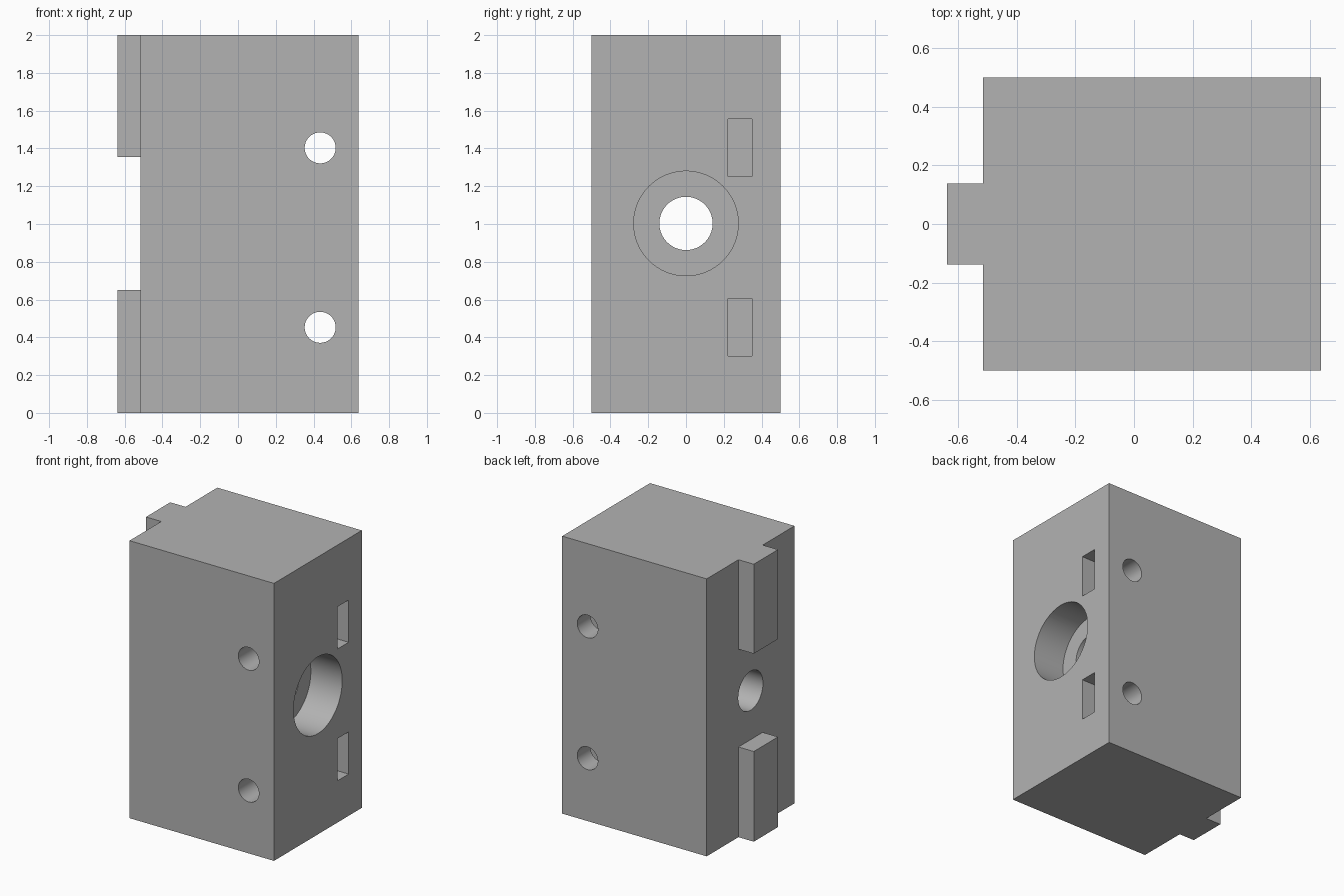
import bpy, math

default = bpy.data.objects.get("Cube")
if default:
    bpy.data.objects.remove(default, do_unlink=True)

grey = bpy.data.materials.new("plain grey")
grey.use_nodes = True
grey.diffuse_color = (0.45, 0.45, 0.45, 1)
grey.node_tree.nodes["Principled BSDF"].inputs["Base Color"].default_value = grey.diffuse_color


def box(name, x, y, z):
    """Box spanning the given (low, high) pairs."""
    bpy.ops.mesh.primitive_cube_add(size=1, location=[sum(p) / 2 for p in (x, y, z)])
    ob = bpy.context.object
    ob.name = name
    ob.scale = [p[1] - p[0] for p in (x, y, z)]
    bpy.ops.object.transform_apply(location=True, rotation=True, scale=True)
    ob.data.materials.append(grey)
    return ob


def rod(name, radius, length, centre, rotation):
    bpy.ops.mesh.primitive_cylinder_add(vertices=64, radius=radius, depth=length,
                                        location=centre, rotation=rotation)
    ob = bpy.context.object
    ob.name = name
    bpy.ops.object.transform_apply(location=True, rotation=True, scale=True)
    ob.data.materials.append(grey)
    return ob


def combine(target, tool, operation):
    mod = target.modifiers.new(tool.name, "BOOLEAN")
    mod.operation = operation
    mod.solver = "EXACT"
    mod.object = tool
    bpy.context.view_layer.objects.active = target
    bpy.ops.object.modifier_apply(modifier=mod.name)
    bpy.data.objects.remove(tool, do_unlink=True)


# Main block with two locating ribs on its right side
back_x, face_x = -0.515, 0.637
block = box("mounting_block", (back_x, face_x), (-0.5, 0.5), (0, 2))
for low, high in ((0, 0.65), (1.355, 2)):
    combine(block, box("rib", (-0.637, back_x + 0.1), (-0.138, 0.138), (low, high)), "UNION")

# Counterbored hole running side to side
along_x = (0, math.pi / 2, 0)
along_y = (math.pi / 2, 0, 0)
combine(block, rod("through_bore", 0.141, 3, (0, 0, 1.003), along_x), "DIFFERENCE")
combine(block, rod("counterbore", 0.277, 0.5, (face_x, 0, 1.003), along_x), "DIFFERENCE")

# Cross holes, each with a nut slot open to the left side
for z in (0.453, 1.403):
    combine(block, rod("bolt_hole", 0.082, 2, (0.435, 0, z), along_y), "DIFFERENCE")
    combine(block, box("nut_slot", (0.285, 0.8), (0.222, 0.35), (z - 0.152, z + 0.152)),
            "DIFFERENCE")

# Smooth bores, crisp edges
bpy.ops.object.select_all(action="DESELECT")
block.select_set(True)
bpy.context.view_layer.objects.active = block
bpy.ops.object.shade_smooth_by_angle(angle=math.radians(30))
